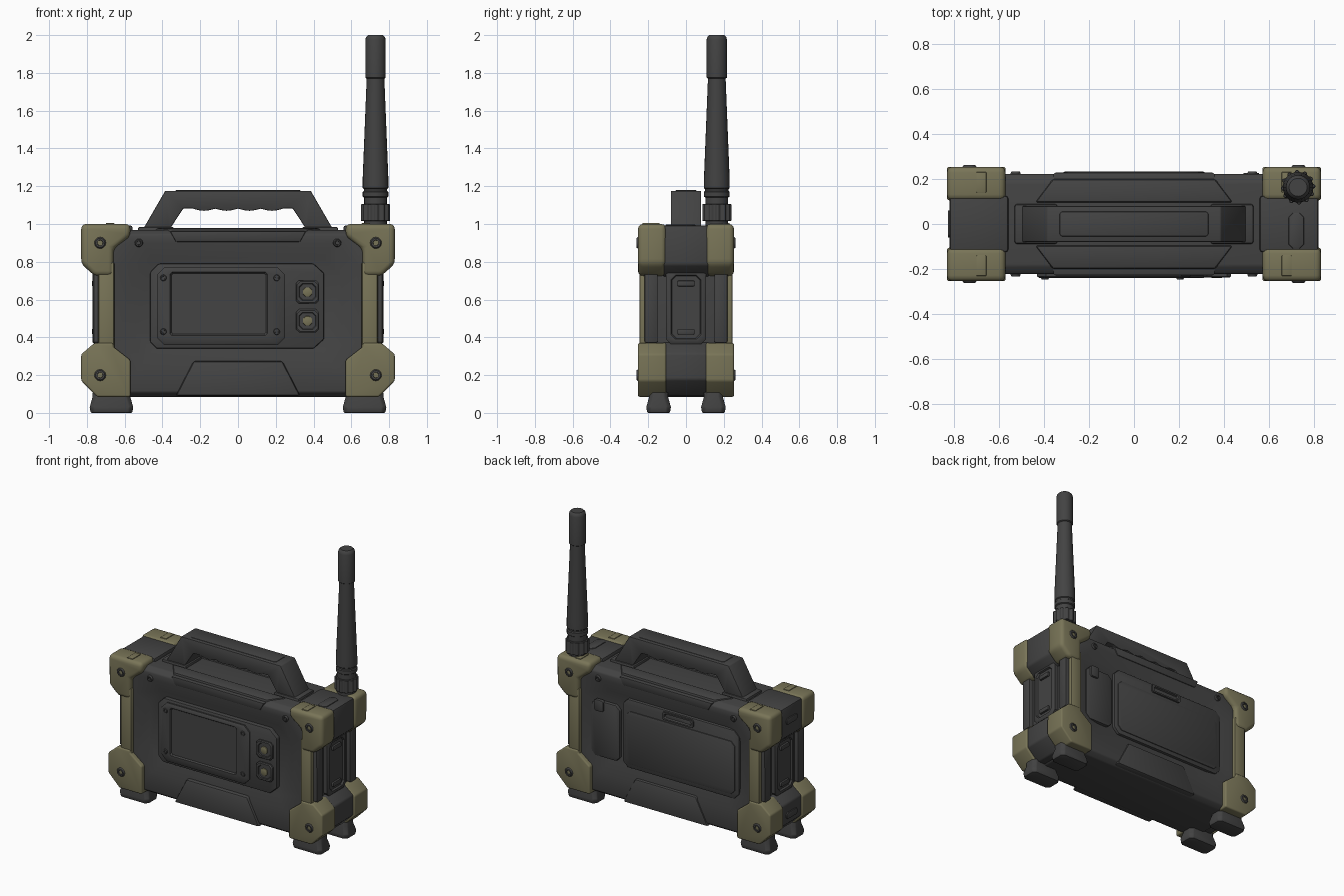
import bpy, bmesh, math


def material(name, rgb):
    m = bpy.data.materials.new(name)
    m.diffuse_color = (*rgb, 1)
    return m


DARK = material("charcoal_plastic", (0.056, 0.056, 0.056))
OLIVE = material("olive_rubber", (0.19, 0.176, 0.096))


def finish(name, bm, mat, bevel=0.0, seg=2):
    bmesh.ops.recalc_face_normals(bm, faces=bm.faces)
    if bevel:
        edges = [e for e in bm.edges if len(e.link_faces) == 2 and e.calc_face_angle() > 0.5]
        bmesh.ops.bevel(bm, geom=edges, offset=bevel, offset_type='OFFSET', segments=seg,
                        profile=0.5, affect='EDGES', clamp_overlap=True)
    me = bpy.data.meshes.new(name)
    bm.to_mesh(me)
    bm.free()
    me.materials.append(mat)
    ob = bpy.data.objects.new(name, me)
    bpy.context.collection.objects.link(ob)
    me.shade_smooth()
    me.set_sharp_from_angle(angle=math.radians(32))
    return ob


def loft(name, rings, mat, bevel=0.0, seg=2):
    """Skin equal-length closed rings and cap both ends."""
    bm = bmesh.new()
    loops = [[bm.verts.new(p) for p in r] for r in rings]
    n = len(loops[0])
    for a, b in zip(loops, loops[1:]):
        for i in range(n):
            bm.faces.new((a[i], a[(i + 1) % n], b[(i + 1) % n], b[i]))
    bm.faces.new(loops[0])
    bm.faces.new(loops[-1])
    return finish(name, bm, mat, bevel, seg)


def place(pts, d, axis):
    if axis == 'y':
        return [(a, d, b) for a, b in pts]
    if axis == 'x':
        return [(d, a, b) for a, b in pts]
    return [(a, b, d) for a, b in pts]


def prism(name, pts, d0, d1, mat, bevel=0.0, axis='y', seg=2):
    return loft(name, [place(pts, d0, axis), place(pts, d1, axis)], mat, bevel, seg)


def octa(a0, a1, b0, b1, c):
    return [(a0 + c, b0), (a1 - c, b0), (a1, b0 + c), (a1, b1 - c),
            (a1 - c, b1), (a0 + c, b1), (a0, b1 - c), (a0, b0 + c)]


def rect(a0, a1, b0, b1):
    return [(a0, b0), (a1, b0), (a1, b1), (a0, b1)]


def circle(a, b, r, n=24, start=0.0):
    return [(a + r * math.cos(start + 2 * math.pi * i / n),
             b + r * math.sin(start + 2 * math.pi * i / n)) for i in range(n)]


def screw(name, x, z, y, s, r):
    """Flanged hex-socket screw facing s along y."""
    rings = [(r, -0.03), (r, 0.0), (r * 0.8, 0.008), (r * 0.5, 0.008), (r * 0.45, -0.002)]
    loft(name, [place(circle(x, z, q, 12), y + s * d, 'y') for q, d in rings], DARK)


# Main case: octagonal shell with a recessed face front and back
half = [(0.55, 0.33, 0.82, 0.10, 0.192), (0.64, 0.25, 0.90, 0.13, 0.222),
        (0.70, 0.11, 0.945, 0.06, 0.222), (0.735, 0.085, 0.968, 0.06, 0.185)]
rows = [(*r[:4], -r[4]) for r in half] + half[::-1]
loft("case", [place(octa(-h, h, a, b, c), y, 'y') for h, a, b, c, y in rows], DARK, 0.008)

# Corner guards, end saddles, columns and feet
upper = [(0.57, 1.0), (0.83, 1.0), (0.83, 0.79), (0.76, 0.725), (0.66, 0.725), (0.66, 0.87), (0.57, 0.935)]
lower = [(0.57, 0.28), (0.66, 0.35), (0.66, 0.37), (0.76, 0.37), (0.83, 0.31),
         (0.83, 0.17), (0.745, 0.085), (0.57, 0.085)]
for sx in (-1, 1):
    side = "right" if sx > 0 else "left"
    for level, pts in (("upper", upper), ("lower", lower)):
        inner = [(sx * (x - 0.012), (z - 0.54) * 0.982 + 0.54) for x, z in pts]
        prism(f"{level}_{side}_saddle", inner, -0.125, 0.125, DARK, 0.012)
        for sy in (-1, 1):
            end = "back" if sy > 0 else "front"
            prism(f"{level}_{end}_{side}_guard", [(sx * x, z) for x, z in pts],
                  sy * 0.105, sy * 0.254, OLIVE, 0.026, seg=3)
            screw(f"{level}_{end}_{side}_guard_screw", sx * 0.73, 0.90 if level == "upper" else 0.20,
                  sy * 0.254, sy, 0.031)
    for sy in (-1, 1):
        end = "back" if sy > 0 else "front"
        tag = f"{end}_{side}"
        prism(f"{tag}_guard_column", rect(sx * 0.655, sx * 0.74, 0.3, 0.8), sy * 0.18, sy * 0.246, OLIVE, 0.01)
        prism(f"{tag}_guard_tab", rect(sx * 0.655, sx * 0.70, sy * 0.14, sy * 0.23), 0.98, 1.005,
              OLIVE, 0.003, 'z')
        prism(f"{tag}_side_bar", octa(*sorted((sy * 0.15, sy * 0.22)), 0.37, 0.74, 0.008),
              sx * 0.70, sx * 0.765, DARK, 0.006, 'x')
        foot = [(0.57, 0.77, 0.095, 0.195, 0.11), (0.57, 0.77, 0.095, 0.195, 0.085),
                (0.555, 0.785, 0.08, 0.21, 0.03), (0.56, 0.78, 0.085, 0.205, 0.0)]
        loft(f"{tag}_foot", [[(sx * a, sy * b, z) for a, b in octa(x0, x1, y0, y1, 0.02)]
                             for x0, x1, y0, y1, z in foot], DARK, 0.006)
        screw(f"{tag}_case_screw", sx * 0.525, 0.90, sy * 0.226, sy, 0.022)

    # Side hatch with a recessed field and two latches
    loft(f"{side}_side_hatch", [place(octa(-w, w, a, b, 0.025), sx * d, 'x') for w, a, b, d in
         ((0.105, 0.365, 0.77, 0.70), (0.105, 0.365, 0.77, 0.762), (0.095, 0.375, 0.76, 0.77),
          (0.08, 0.39, 0.73, 0.77), (0.075, 0.395, 0.725, 0.758))], DARK)
    for z in (0.43, 0.685):
        prism(f"{side}_hatch_latch", octa(-0.045, 0.045, z - 0.015, z + 0.015, 0.004),
              sx * 0.74, sx * 0.772, DARK, 0.003, 'x')

# Left end slots and right top cap
for z in (0.89, 0.23):
    prism("left_end_slot_cover", octa(-0.06, 0.06, z - 0.022, z + 0.022, 0.012), -0.80, -0.826, DARK, 0.004, 'x')
prism("top_port_cap", octa(0.685, 0.755, -0.11, 0.05, 0.02), 0.96, 0.997, DARK, 0.006, 'z')

# Trapezoid bumpers at the bottom and brow plates at the top, front and back
for sy, end in ((-1, "front"), (1, "back")):
    bump = [(-0.235, 0.275), (0.235, 0.275), (0.33, 0.09), (-0.33, 0.09)]
    prism(f"{end}_bottom_bumper", bump, sy * 0.15, sy * (0.240 if sy < 0 else 0.232), DARK, 0.014)
    brow = [(-0.36, 0.962), (-0.33, 0.905), (0.33, 0.905), (0.36, 0.962)]
    prism(f"{end}_top_brow", brow, sy * 0.15, sy * 0.228, DARK, 0.008)
    ridge = [(-0.44, sy * 0.095), (0.44, sy * 0.095), (0.36, sy * 0.2), (-0.36, sy * 0.2)]
    prism(f"{end}_top_ridge", ridge, 0.94, 0.978, DARK, 0.012, 'z')

# Screen housing with a recessed screen and a notch beside the buttons
outline = [(-0.43, 0.34), (0.40, 0.34), (0.455, 0.39), (0.455, 0.74), (0.40, 0.79),
           (-0.42, 0.79), (-0.465, 0.745), (-0.465, 0.375)]
prism("control_panel", outline, -0.17, -0.222, DARK, 0.008)
loft("screen_bezel", [place(octa(a, b, c, d, k), y, 'y') for a, b, c, d, k, y in
     ((-0.43, 0.25, 0.36, 0.77, 0.04, -0.20), (-0.43, 0.25, 0.36, 0.77, 0.04, -0.232),
      (-0.42, 0.24, 0.37, 0.76, 0.04, -0.240), (-0.36, 0.155, 0.41, 0.745, 0.01, -0.240),
      (-0.353, 0.148, 0.417, 0.738, 0.01, -0.230))], DARK)
for x in (-0.395, 0.205):
    for z in (0.43, 0.715):
        screw("bezel_screw", x, z, -0.238, -1, 0.018)

# Two buttons with olive centres
for z in (0.64, 0.487):
    loft("button_surround", [place(octa(0.368 - h, 0.368 + h, z - h, z + h, 0.018), y, 'y') for h, y in
         ((0.062, -0.20), (0.062, -0.232), (0.056, -0.238), (0.045, -0.238), (0.042, -0.232))], DARK)
    prism("button_centre", circle(0.368, z, 0.027, 8, math.pi / 8), -0.22, -0.239, OLIVE, 0.003)

# Rear battery cover and small port door with latches
prism("battery_cover", octa(-0.56, 0.345, 0.33, 0.81, 0.04), 0.17, 0.212, DARK, 0.008)
prism("battery_cover_field", octa(-0.53, 0.315, 0.36, 0.73, 0.03), 0.20, 0.217, DARK, 0.004)
loft("battery_latch", [place(octa(-h - 0.09, h - 0.09, a, b, 0.01), y, 'y') for h, a, b, y in
     ((0.12, 0.745, 0.80, 0.20), (0.12, 0.745, 0.80, 0.224), (0.105, 0.755, 0.79, 0.224),
      (0.10, 0.76, 0.785, 0.212))], DARK)
prism("port_door", octa(0.365, 0.585, 0.35, 0.74, 0.03), 0.17, 0.214, DARK, 0.008)
prism("port_door_latch", octa(0.485, 0.555, 0.67, 0.75, 0.01), 0.20, 0.227, DARK, 0.005)

# Carry handle: arch with a finger-grip underside
grip = [(0.24 - 0.48 * i / 32, 1.082 - 0.012 * abs(math.sin(math.pi * i / 32 * 4))) for i in range(33)]
arch = ([(-0.51, 0.96), (-0.385, 1.176), (0.385, 1.176), (0.51, 0.96), (0.365, 0.96), (0.35, 0.99), (0.29, 1.082)]
        + grip + [(-0.29, 1.082), (-0.35, 0.99), (-0.365, 0.96)])
prism("carry_handle", arch, -0.08, 0.08, DARK, 0.006)
prism("handle_top_pad", octa(-0.33, 0.33, -0.055, 0.055, 0.01), 1.16, 1.179, DARK, 0.003, 'z')
for sx in (-1, 1):
    prism("handle_mount", rect(sx * 0.34, sx * 0.53, -0.088, 0.088), 0.94, 0.985, DARK, 0.01, 'z')

# Antenna: lathed mast over a knurled collar
AX, AY = 0.728, 0.163
mast = [(0.06, 0.97), (0.06, 1.14), (0.068, 1.145), (0.068, 1.17), (0.062, 1.175), (0.062, 1.185),
        (0.068, 1.19), (0.068, 1.24), (0.047, 1.765), (0.047, 1.77), (0.054, 1.775), (0.054, 1.975),
        (0.050, 1.99), (0.040, 2.0)]
loft("antenna_mast", [place(circle(AX, AY, r), z, 'z') for r, z in mast], DARK)
gear = []
for i in range(48):
    t, r = 2 * math.pi * i / 48, 0.077 if i % 4 < 2 else 0.066
    gear.append((AX + r * math.cos(t), AY + r * math.sin(t)))
prism("antenna_collar", gear, 1.015, 1.105, DARK, 0.003, 'z', 1)
